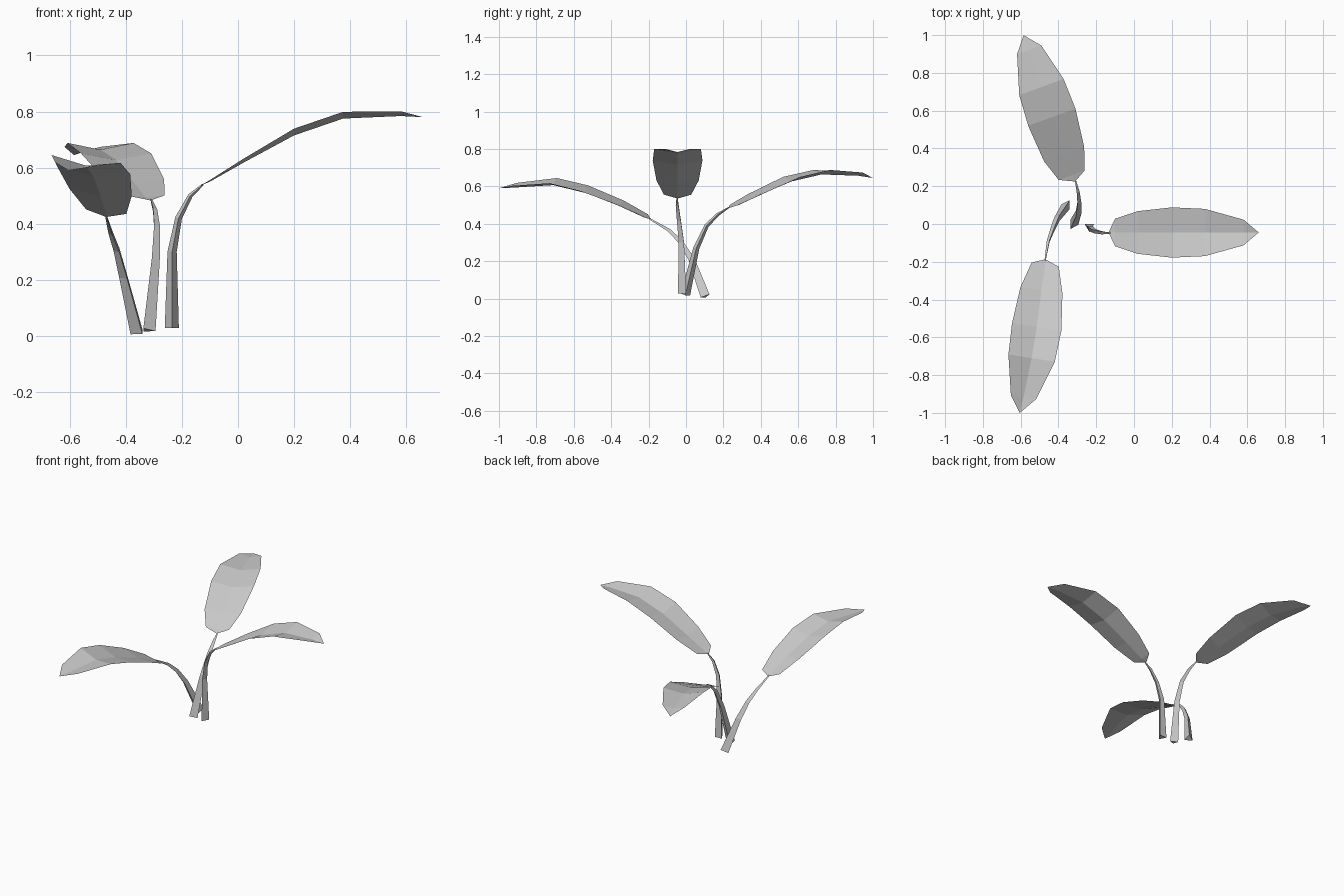
import bpy, bmesh
from math import cos, sin, tau
from mathutils import Vector

if "Cube" in bpy.data.objects:
    bpy.data.objects.remove(bpy.data.objects["Cube"])

HALF_WIDTHS = [0.073, 0.113, 0.133, 0.125, 0.068]
FOLD = [0.006, 0.014, 0.024, 0.024, 0.017]
STEM_RADII = [0.029, 0.019, 0.014, 0.010, 0.004]


def finish(bm, name):
    mesh = bpy.data.meshes.new(name)
    bm.to_mesh(mesh)
    bm.free()
    bpy.context.collection.objects.link(bpy.data.objects.new(name, mesh))


def stem(name, path, ref):
    """Tapered three-sided stalk swept along a path."""
    bm = bmesh.new()
    pts = [Vector(p) for p in path]
    rings = []
    for i, p in enumerate(pts):
        t = (pts[min(i + 1, len(pts) - 1)] - pts[max(i - 1, 0)]).normalized()
        u = Vector(ref)
        u = (u - t * u.dot(t)).normalized()
        v = t.cross(u)
        rings.append([bm.verts.new(p + (u * cos(k * tau / 3) + v * sin(k * tau / 3)) * STEM_RADII[i])
                      for k in range(3)])
    for a, b in zip(rings, rings[1:]):
        for k in range(3):
            n = (k + 1) % 3
            bm.faces.new((a[k], a[n], b[n], b[k]))
    bm.faces.new(rings[0][::-1])
    bm.faces.new(rings[-1])
    finish(bm, name)


def leaf(name, rib, side):
    """Blade folded along its midrib; rib runs from stalk to tip."""
    bm = bmesh.new()
    side = Vector(side).normalized()
    mid = [bm.verts.new(p) for p in rib]
    for s in (1, -1):
        edge = [bm.verts.new(Vector(p) + side * s * w + Vector((0, 0, f)))
                for p, w, f in zip(rib[1:-1], HALF_WIDTHS, FOLD)]
        outline = [mid[0]] + edge + [mid[-1]]
        for i in range(len(mid) - 1):
            loop = list(dict.fromkeys((mid[i], mid[i + 1], outline[i + 1], outline[i])))
            bm.faces.new(loop if s > 0 else loop[::-1])
    finish(bm, name)


# right-hand leaf
stem("right_stem", [(-0.236, -0.014, 0.028), (-0.235, -0.02, 0.30), (-0.212, -0.035, 0.42),
                    (-0.17, -0.045, 0.50), (-0.125, -0.047, 0.54)], (0, -1, 0))
leaf("right_leaf", [(-0.135, -0.045, 0.535), (-0.10, -0.045, 0.55), (0.02, -0.045, 0.618),
                    (0.20, -0.045, 0.715), (0.375, -0.045, 0.775), (0.58, -0.045, 0.784),
                    (0.66, -0.045, 0.78)], (0, 1, 0))

# back leaf
stem("back_stem", [(-0.323, -0.003, 0.02), (-0.298, 0.055, 0.27), (-0.292, 0.11, 0.39),
                   (-0.298, 0.17, 0.45), (-0.31, 0.228, 0.487)], (1, 0, 0))
leaf("back_leaf", [(-0.312, 0.225, 0.483), (-0.33, 0.258, 0.495), (-0.37, 0.37, 0.545),
                   (-0.435, 0.565, 0.627), (-0.49, 0.725, 0.664), (-0.555, 0.922, 0.657),
                   (-0.585, 1.0, 0.645)], (0.94, 0.34, 0))

# front leaf
stem("front_stem", [(-0.355, 0.103, 0.012), (-0.405, 0.03, 0.21), (-0.43, -0.03, 0.305),
                    (-0.452, -0.09, 0.365), (-0.47, -0.195, 0.427)], (-1, 0, 0))
leaf("front_leaf", [(-0.47, -0.187, 0.424), (-0.47, -0.215, 0.437), (-0.49, -0.35, 0.498),
                    (-0.515, -0.545, 0.567), (-0.542, -0.71, 0.607), (-0.585, -0.917, 0.594),
                    (-0.605, -1.0, 0.59)], (0.98, -0.15, -0.11))
